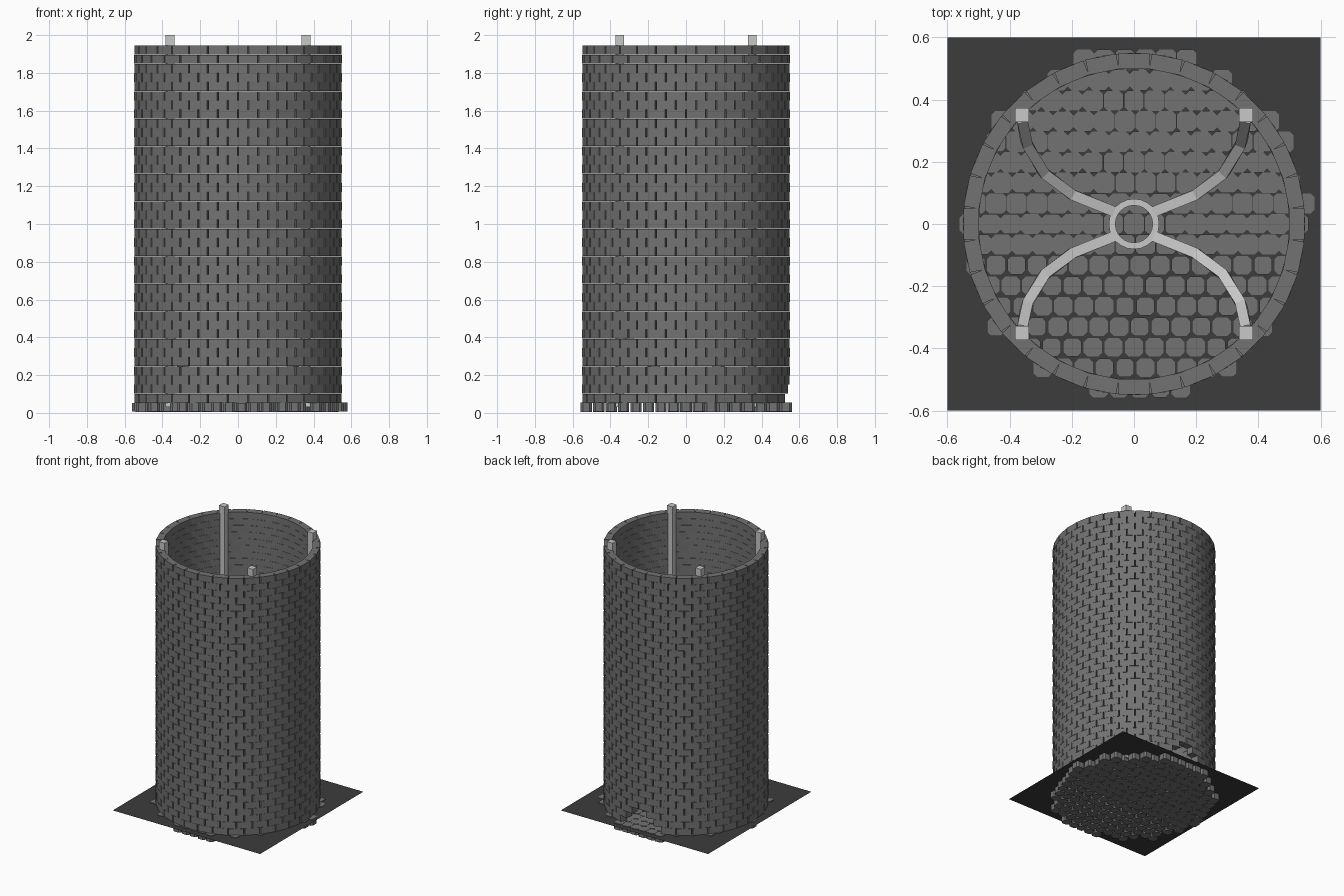
import bpy, bmesh, math, random
from mathutils import Matrix, Vector

if "Cube" in bpy.data.objects:
    bpy.data.objects.remove(bpy.data.objects["Cube"])
random.seed(3)

def material(name, v):
    m = bpy.data.materials.new(name)
    m.diffuse_color = (v, v, v, 1)
    m.use_nodes = True
    m.node_tree.nodes["Principled BSDF"].inputs["Base Color"].default_value = m.diffuse_color
    return m

STONE = material("grey stone", 0.17)
EARTH = material("dark earth", 0.045)
METAL = material("light metal", 0.58)

def finish(bm, name, mat):
    bmesh.ops.recalc_face_normals(bm, faces=bm.faces)
    me = bpy.data.meshes.new(name)
    bm.to_mesh(me)
    bm.free()
    me.materials.append(mat)
    ob = bpy.data.objects.new(name, me)
    bpy.context.collection.objects.link(ob)
    return ob

def box(bm, size, matrix):
    bmesh.ops.create_cube(bm, size=1, matrix=matrix @ Matrix.Diagonal((*size, 1)))

def tile(bm, cx, cy, w, d, z0, z1, c):
    # paving stone with cut corners
    a, b = w / 2, d / 2
    pts = [(-a + c, -b), (a - c, -b), (a, -b + c), (a, b - c),
           (a - c, b), (-a + c, b), (-a, b - c), (-a, -b + c)]
    lo = [bm.verts.new((cx + x, cy + y, z0)) for x, y in pts]
    hi = [bm.verts.new((cx + x, cy + y, z1)) for x, y in pts]
    bm.faces.new(lo[::-1])
    bm.faces.new(hi)
    for i in range(8):
        j = (i + 1) % 8
        bm.faces.new((lo[i], lo[j], hi[j], hi[i]))

# round wall: straight bricks in staggered rings, low opening at the back
bm = bmesh.new()
ROWS, N, Z0, Z1 = 39, 32, 0.053, 1.945
pitch = (Z1 - Z0) / ROWS
for r in range(ROWS):
    z = Z0 + (r + 0.5) * pitch
    for i in range(N):
        a = math.tau * (i + 0.5 * (r % 2)) / N
        x, y = 0.523 * math.cos(a), 0.523 * math.sin(a)
        if y > 0 and abs(x) < (0.12 if z < 0.15 else 0.06 if z < 0.19 else 0):
            continue
        box(bm, (0.05, 0.1, pitch - 0.001),
            Matrix.Translation((x, y, z)) @ Matrix.Rotation(a, 4, 'Z'))
finish(bm, "brick_wall", STONE)

# paved floor, staggered rows, looser joints towards the front
bm = bmesh.new()
P = 0.066
for j in range(-9, 10):
    y = j * P
    for i in range(-10, 11):
        x = (i + 0.28 * (j % 3)) * P
        if math.hypot(x, y) > 0.555:
            continue
        s = 0.059 if y < -0.12 else 0.0655
        tile(bm, x, y, s, s, 0.004 + random.uniform(0, 0.004),
             0.053 + random.uniform(0, 0.003), 0.012)
finish(bm, "paved_floor", STONE)

# ground sheet
bm = bmesh.new()
bmesh.ops.create_grid(bm, x_segments=1, y_segments=1, size=0.6,
                      matrix=Matrix.Translation((0, 0, 0.05)))
finish(bm, "ground_sheet", EARTH)

# four upright posts
bm = bmesh.new()
for sx in (-1, 1):
    for sy in (-1, 1):
        box(bm, (0.046, 0.046, 1.97), Matrix.Translation((sx * 0.36, sy * 0.35, 1.015)))
finish(bm, "corner_posts", METAL)

# curved arms sweeping down from the posts to the centre ring
PATH = [(0.36, 0.34, 0.45), (0.345, 0.26, 0.33), (0.29, 0.165, 0.24),
        (0.2, 0.095, 0.18), (0.065, 0.04, 0.15)]
bm = bmesh.new()
for sx in (-1, 1):
    for sy in (-1, 1):
        pts = [Vector((x * sx, y * sy, z)) for x, y, z in PATH]
        rings = []
        for k, p in enumerate(pts):
            t = (pts[min(k + 1, 4)] - pts[max(k - 1, 0)]).normalized()
            side = t.cross(Vector((0, 0, 1))).normalized() * 0.017
            up = side.cross(t).normalized() * 0.017
            rings.append([bm.verts.new(p + side * u + up * v)
                          for u, v in ((-1, -1), (1, -1), (1, 1), (-1, 1))])
        for r0, r1 in zip(rings, rings[1:]):
            for k in range(4):
                m = (k + 1) % 4
                bm.faces.new((r0[k], r0[m], r1[m], r1[k]))
        bm.faces.new(rings[0])
        bm.faces.new(rings[-1])
finish(bm, "curved_arms", METAL)

# centre ring
bm = bmesh.new()
prof = [(0.06, 0.133), (0.081, 0.133), (0.081, 0.167), (0.06, 0.167)]
S = 24
loops = [[bm.verts.new((r * math.cos(math.tau * i / S), r * math.sin(math.tau * i / S), z))
          for r, z in prof] for i in range(S)]
for i in range(S):
    a, b = loops[i], loops[(i + 1) % S]
    for k in range(4):
        m = (k + 1) % 4
        bm.faces.new((a[k], a[m], b[m], b[k]))
finish(bm, "centre_ring", METAL)
